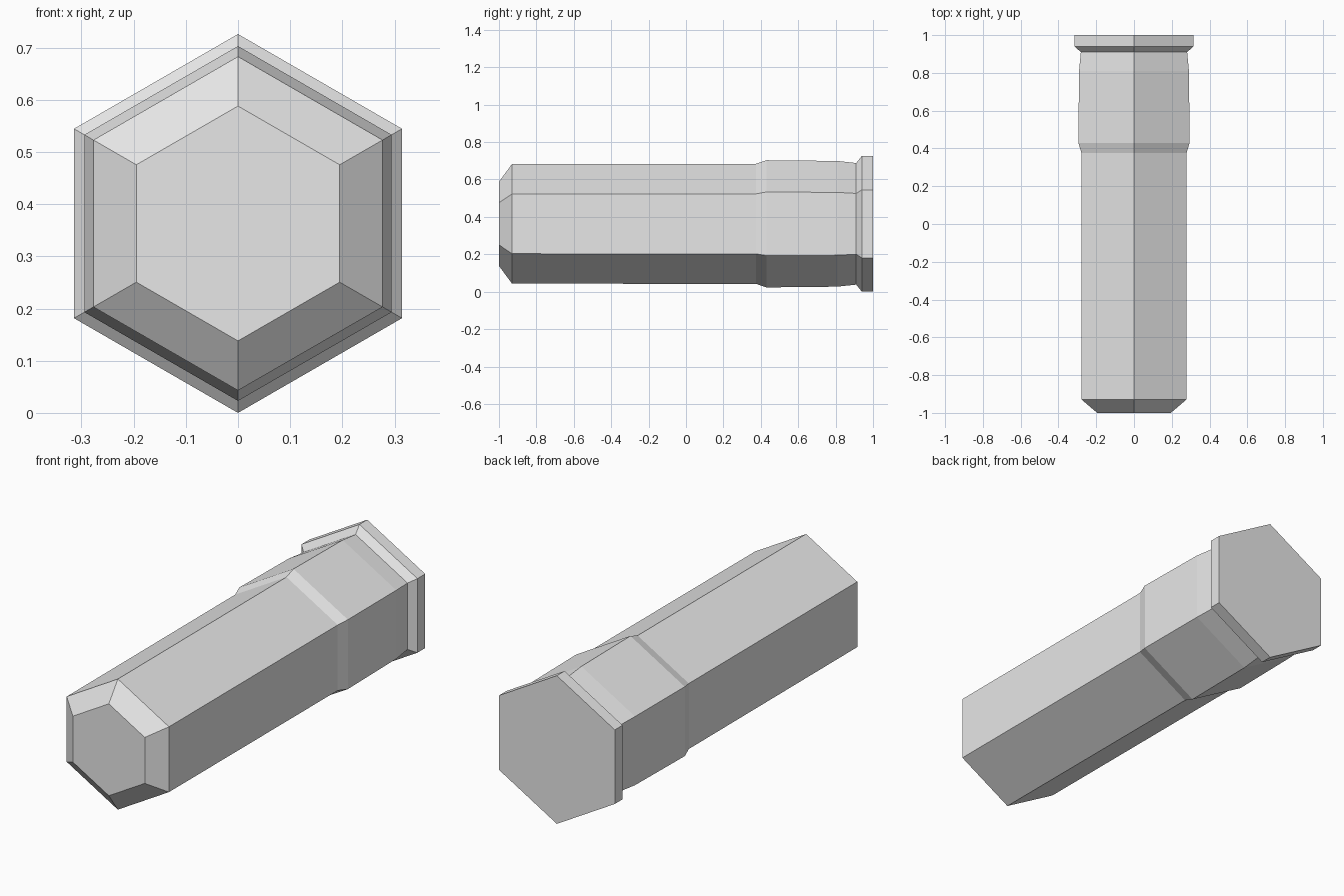
import bpy
import bmesh
from math import cos, sin, pi

cube = bpy.data.objects.get("Cube")
if cube:
    bpy.data.objects.remove(cube, do_unlink=True)

SIDES = 6
CENTRE_Z = 0.363

# Stations along the shaft: (y, corner radius)
PROFILE = [
    (-1.0, 0.225),   # chamfered tip
    (-0.93, 0.320),
    (0.375, 0.321),  # straight shank
    (0.43, 0.340),   # shoulder
    (0.81, 0.336),
    (0.91, 0.325),   # neck
    (0.94, 0.363),   # end flange
    (1.0, 0.363),
]


def grey_material():
    mat = bpy.data.materials.new("light grey")
    colour = (0.8, 0.8, 0.8, 1.0)
    mat.use_nodes = True
    mat.diffuse_color = colour
    for node in mat.node_tree.nodes:
        if node.type == 'BSDF_PRINCIPLED':
            node.inputs["Base Color"].default_value = colour
    return mat


def hex_ring(bm, y, radius):
    angles = [pi / 2 + 2 * pi * i / SIDES for i in range(SIDES)]
    return [bm.verts.new((radius * cos(a), y, CENTRE_Z + radius * sin(a)))
            for a in angles]


# Hexagonal shaft lofted through the stations and capped at both ends
bm = bmesh.new()
rings = [hex_ring(bm, y, r) for y, r in PROFILE]
for a, b in zip(rings, rings[1:]):
    for i in range(SIDES):
        j = (i + 1) % SIDES
        bm.faces.new((a[i], a[j], b[j], b[i]))
bm.faces.new(rings[0])
bm.faces.new(rings[-1])
bmesh.ops.recalc_face_normals(bm, faces=bm.faces[:])

mesh = bpy.data.meshes.new("hex_shaft")
bm.to_mesh(mesh)
bm.free()
mesh.materials.append(grey_material())
shaft = bpy.data.objects.new("hex_shaft", mesh)
bpy.context.collection.objects.link(shaft)
